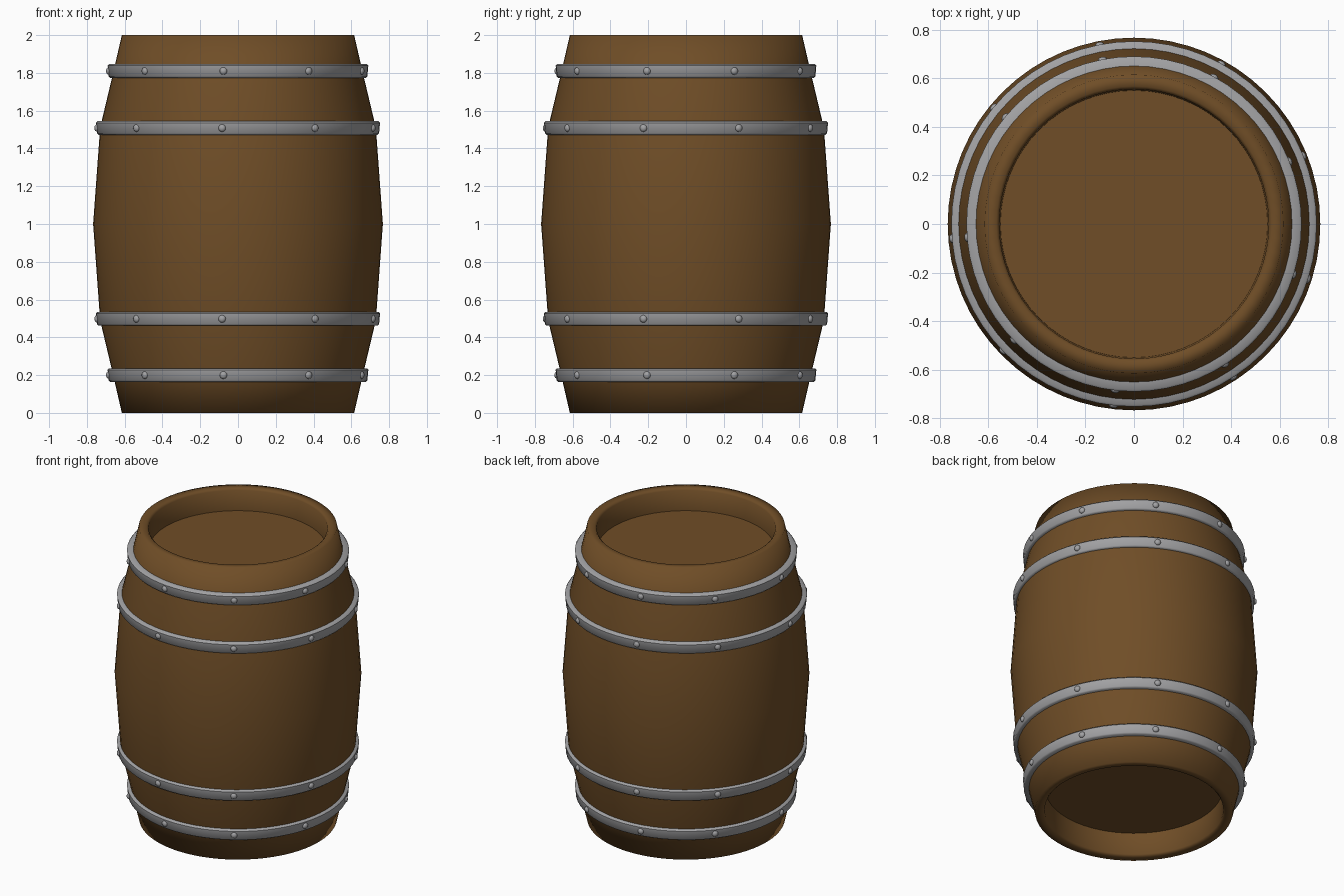
import bpy, bmesh, math
from mathutils import Matrix

if "Cube" in bpy.data.objects:
    bpy.data.objects.remove(bpy.data.objects["Cube"])


def material(name, color):
    m = bpy.data.materials.new(name)
    m.diffuse_color = color
    m.use_nodes = True
    m.node_tree.nodes["Principled BSDF"].inputs["Base Color"].default_value = m.diffuse_color
    return m


wood = material("wood", (0.16, 0.075, 0.02, 1))
iron = material("iron", (0.36, 0.36, 0.37, 1))


def add_object(name, bm, mat, angle):
    bmesh.ops.recalc_face_normals(bm, faces=bm.faces)
    mesh = bpy.data.meshes.new(name)
    bm.to_mesh(mesh)
    bm.free()
    obj = bpy.data.objects.new(name, mesh)
    bpy.context.collection.objects.link(obj)
    mesh.materials.append(mat)
    bpy.ops.object.select_all(action='DESELECT')
    obj.select_set(True)
    bpy.context.view_layer.objects.active = obj
    bpy.ops.object.shade_smooth_by_angle(angle=math.radians(angle))
    return obj


def lathe(name, profile, mat, closed=False, angle=35, steps=64):
    # revolve a (radius, height) profile around z
    bm = bmesh.new()
    verts = [bm.verts.new((r, 0, z)) for r, z in profile]
    edges = [bm.edges.new(p) for p in zip(verts, verts[1:])]
    if closed:
        edges.append(bm.edges.new((verts[-1], verts[0])))
    bmesh.ops.spin(bm, geom=verts + edges, cent=(0, 0, 0), axis=(0, 0, 1),
                   angle=2 * math.pi, steps=steps, use_merge=True)
    bmesh.ops.remove_doubles(bm, verts=bm.verts, dist=1e-5)
    return add_object(name, bm, mat, angle)


# Barrel body with recessed lids at both ends
lathe("barrel_body", [
    (0, 0.16), (0.55, 0.16), (0.555, 0.012), (0.567, 0), (0.615, 0),
    (0.668, 0.23), (0.73, 0.49), (0.767, 1.0), (0.73, 1.51), (0.668, 1.77),
    (0.615, 2), (0.567, 2), (0.555, 1.988), (0.55, 1.85), (0, 1.85)],
    wood, angle=80)

# Iron hoops, each with a ring of nine rivets
H, B = 0.036, 0.008
for label, z, r in (("bottom", 0.2, 0.688), ("lower", 0.498, 0.75),
                    ("upper", 1.508, 0.75), ("top", 1.81, 0.688)):
    lathe(label + "_hoop", [
        (r - 0.055, z - H), (r - B - 0.003, z - H), (r - 0.003, z - H + B),
        (r + 0.002, z + H - B), (r - B + 0.002, z + H), (r - 0.055, z + H)],
        iron, closed=True, angle=50)
    bm = bmesh.new()
    for i in range(9):
        a = math.radians(140.3 - 39.46 * i)
        m = (Matrix.Rotation(a, 4, 'Z') @ Matrix.Translation((r - 0.002, 0, z))
             @ Matrix.Diagonal((0.015, 0.02, 0.02, 1)))
        bmesh.ops.create_uvsphere(bm, u_segments=12, v_segments=8, radius=1, matrix=m)
    add_object(label + "_rivets", bm, iron, 60)
